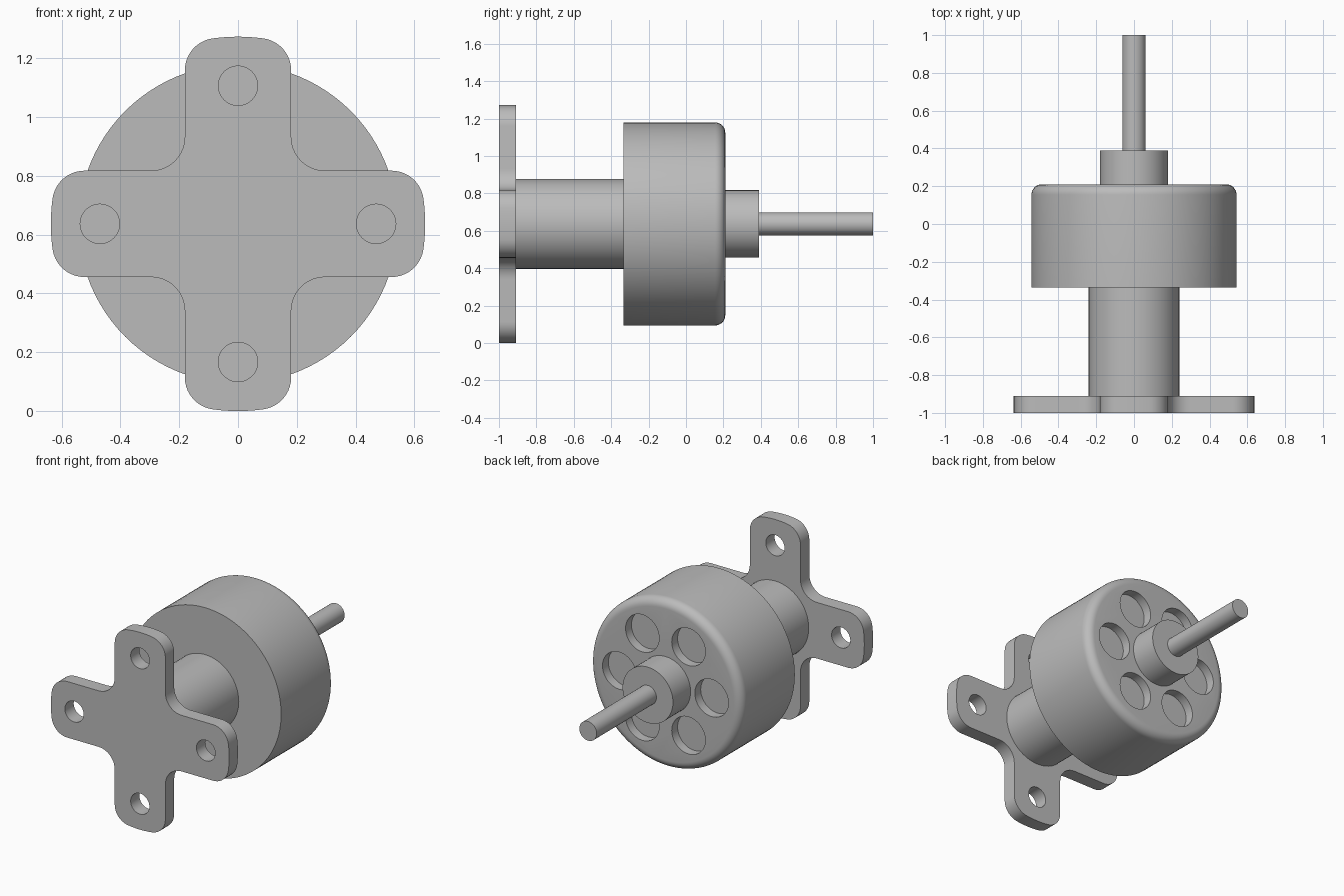
import bpy
import bmesh
from math import pi, sin, cos, atan2, sqrt

if "Cube" in bpy.data.objects:
    bpy.data.objects.remove(bpy.data.objects["Cube"], do_unlink=True)

AXIS_Z = 0.637      # height of the common axis, which runs along y

metal = bpy.data.materials.new("grey metal")
metal.use_nodes = True
grey = (0.5, 0.5, 0.5, 1)
metal.diffuse_color = grey
metal.node_tree.nodes["Principled BSDF"].inputs["Base Color"].default_value = grey


def select(ob):
    bpy.ops.object.select_all(action="DESELECT")
    ob.select_set(True)
    bpy.context.view_layer.objects.active = ob


def cylinder(name, radius, y0, y1, x=0, dz=0, sides=64):
    """Cylinder along y, offset by x and dz from the axis."""
    bpy.ops.mesh.primitive_cylinder_add(
        vertices=sides, radius=radius, depth=y1 - y0,
        location=(x, (y0 + y1) / 2, AXIS_Z + dz), rotation=(-pi / 2, 0, 0))
    ob = bpy.context.object
    ob.name = name
    ob.data.materials.append(metal)
    bpy.ops.object.transform_apply(location=True, rotation=True, scale=True)
    return ob


def drill_ring(ob, count, ring, radius, y0, y1):
    """Cut a ring of round holes into a part."""
    for i in range(count):
        a = 2 * pi * i / count
        cutter = cylinder("hole_cutter", radius, y0, y1,
                          ring * cos(a), ring * sin(a), 48)
        cutter.hide_render = True
        select(ob)
        cut = ob.modifiers.new("hole", "BOOLEAN")
        cut.operation = "DIFFERENCE"
        cut.solver = "EXACT"
        cut.object = cutter
        bpy.ops.object.modifier_apply(modifier=cut.name)
        bpy.data.objects.remove(cutter, do_unlink=True)


def smooth(ob):
    select(ob)
    bpy.ops.object.shade_smooth_by_angle(angle=pi / 6)


def arc(cx, cz, r, a0, a1, steps):
    return [(cx + r * cos(a0 + (a1 - a0) * i / steps),
             cz + r * sin(a0 + (a1 - a0) * i / steps)) for i in range(steps + 1)]


def mounting_plate():
    """Four-armed cross with rounded arm ends and filleted inner corners."""
    half, reach, corner, fillet = 0.181, 0.637, 0.11, 0.115
    cz = half - corner
    cx = sqrt((reach - corner) ** 2 - cz ** 2)
    t = atan2(cz, cx)
    f = half + fillet
    arm = arc(f, -f, fillet, pi, pi / 2, 10)
    arm += arc(cx, -cz, corner, -pi / 2, -t, 10)
    arm += arc(0, 0, reach, -t, t, 6)[1:-1]
    arm += arc(cx, cz, corner, t, pi / 2, 10)
    bm = bmesh.new()
    verts = []
    for k in range(4):
        c, s = cos(k * pi / 2), sin(k * pi / 2)
        verts += [bm.verts.new((x * c - z * s, -1, AXIS_Z + x * s + z * c))
                  for x, z in arm]
    face = bm.faces.new(verts)
    out = bmesh.ops.extrude_face_region(bm, geom=[face])
    moved = [v for v in out["geom"] if isinstance(v, bmesh.types.BMVert)]
    bmesh.ops.translate(bm, verts=moved, vec=(0, 0.09, 0))
    bmesh.ops.recalc_face_normals(bm, faces=bm.faces)
    mesh = bpy.data.meshes.new("mounting_plate")
    bm.to_mesh(mesh)
    bm.free()
    mesh.materials.append(metal)
    ob = bpy.data.objects.new("mounting_plate", mesh)
    bpy.context.collection.objects.link(ob)
    return ob


# Cross-shaped plate with one screw hole per arm
plate = mounting_plate()
drill_ring(plate, 4, 0.47, 0.067, -1.1, -0.8)

# Drum with a rounded back rim and six shallow round pockets
drum = cylinder("drum", 0.543, -0.335, 0.21, sides=96)
bm = bmesh.new()
bm.from_mesh(drum.data)
rim = [e for e in bm.edges if all(v.co.y > 0.2 for v in e.verts)]
bmesh.ops.bevel(bm, geom=rim, offset=0.055, segments=8, profile=0.5,
                affect="EDGES")
bm.to_mesh(drum.data)
bm.free()
drill_ring(drum, 6, 0.33, 0.12, 0.15, 0.4)

# Stem, hub and output shaft on the same axis
parts = [plate, drum,
         cylinder("stem", 0.24, -0.91, -0.335),
         cylinder("hub", 0.18, 0.21, 0.39),
         cylinder("shaft", 0.062, 0.39, 1.0, sides=48)]
for part in parts:
    smooth(part)
